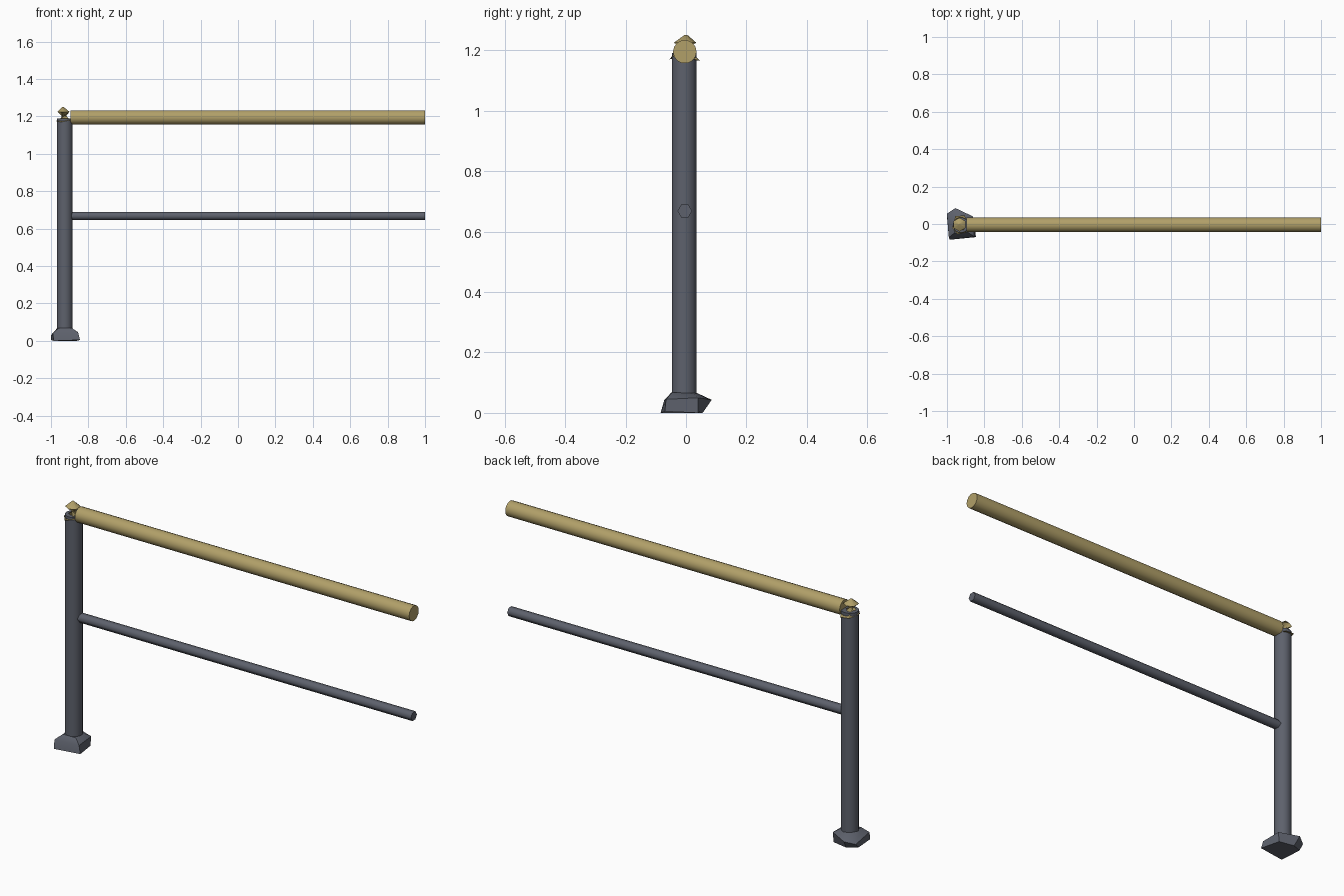
import bpy, bmesh
from math import sin, cos, pi, radians

if "Cube" in bpy.data.objects:
    bpy.data.objects.remove(bpy.data.objects["Cube"])


def material(name, color):
    m = bpy.data.materials.new(name)
    m.diffuse_color = (*color, 1)
    m.use_nodes = True
    m.node_tree.nodes["Principled BSDF"].inputs["Base Color"].default_value = m.diffuse_color
    return m


STEEL = material("dark_steel", (0.11, 0.12, 0.15))
BRASS = material("brass", (0.44, 0.35, 0.14))


def loft(name, rings, mat, angle=40):
    """Skin a stack of equal-length point rings and cap both ends."""
    bm = bmesh.new()
    loops = [[bm.verts.new(p) for p in ring] for ring in rings]
    n = len(loops[0])
    for a, b in zip(loops, loops[1:]):
        for i in range(n):
            j = (i + 1) % n
            bm.faces.new((a[i], a[j], b[j], b[i]))
    bm.faces.new(loops[0][::-1])
    bm.faces.new(loops[-1])
    bmesh.ops.recalc_face_normals(bm, faces=bm.faces)
    me = bpy.data.meshes.new(name)
    bm.to_mesh(me)
    bm.free()
    me.materials.append(mat)
    ob = bpy.data.objects.new(name, me)
    bpy.context.collection.objects.link(ob)
    bpy.ops.object.select_all(action='DESELECT')
    ob.select_set(True)
    bpy.context.view_layer.objects.active = ob
    bpy.ops.object.shade_smooth_by_angle(angle=radians(angle))
    return ob


def ring_z(cx, cy, z, r, n, turn=0):
    return [(cx + r * cos(turn + 2 * pi * i / n), cy + r * sin(turn + 2 * pi * i / n), z)
            for i in range(n)]


def rail(name, x0, x1, y, z, r, n, mat):
    loft(name, [[(x, y + r * cos(2 * pi * i / n), z + r * sin(2 * pi * i / n))
                 for i in range(n)] for x in (x0, x1)], mat, 65)


PX, PY = -0.926, -0.006

# Irregular five-sided foot, flaring outwards towards the floor
foot = [
    [(-0.985, -0.084, 0), (-0.845, -0.07, 0.005), (-0.865, 0.04, 0), (-0.945, 0.055, 0), (-0.999, 0.03, 0.005)],
    [(-0.99, -0.072, 0.042), (-0.855, -0.066, 0.045), (-0.86, 0.04, 0.05), (-0.955, 0.085, 0.043), (-1.0, 0.055, 0.03)],
    [(-0.96, -0.048, 0.068), (-0.887, -0.046, 0.068), (-0.885, 0.02, 0.066), (-0.93, 0.036, 0.066), (-0.967, 0.02, 0.068)],
]
loft("post_foot", foot, STEEL)

# Upright post
loft("post", [ring_z(PX, PY, z, 0.042, 12, pi / 12) for z in (0.05, 1.19)], STEEL)

# Faceted knob on the post top
knob = [[(-0.972, -0.02, 1.175), (-0.945, -0.054, 1.17), (-0.9, -0.047, 1.18),
         (-0.888, 0.0, 1.18), (-0.905, 0.046, 1.165), (-0.955, 0.042, 1.17)],
        ring_z(-0.933, -0.003, 1.225, 0.037, 6, pi / 6),
        ring_z(-0.936, 0.0, 1.251, 0.004, 6, pi / 6)]
loft("post_knob", knob, BRASS, 50)

# Handrail and thinner lower rail
rail("handrail", -0.895, 1.0, -0.004, 1.195, 0.039, 14, BRASS)
rail("lower_rail", -0.9, 1.0, -0.004, 0.668, 0.024, 6, STEEL)
